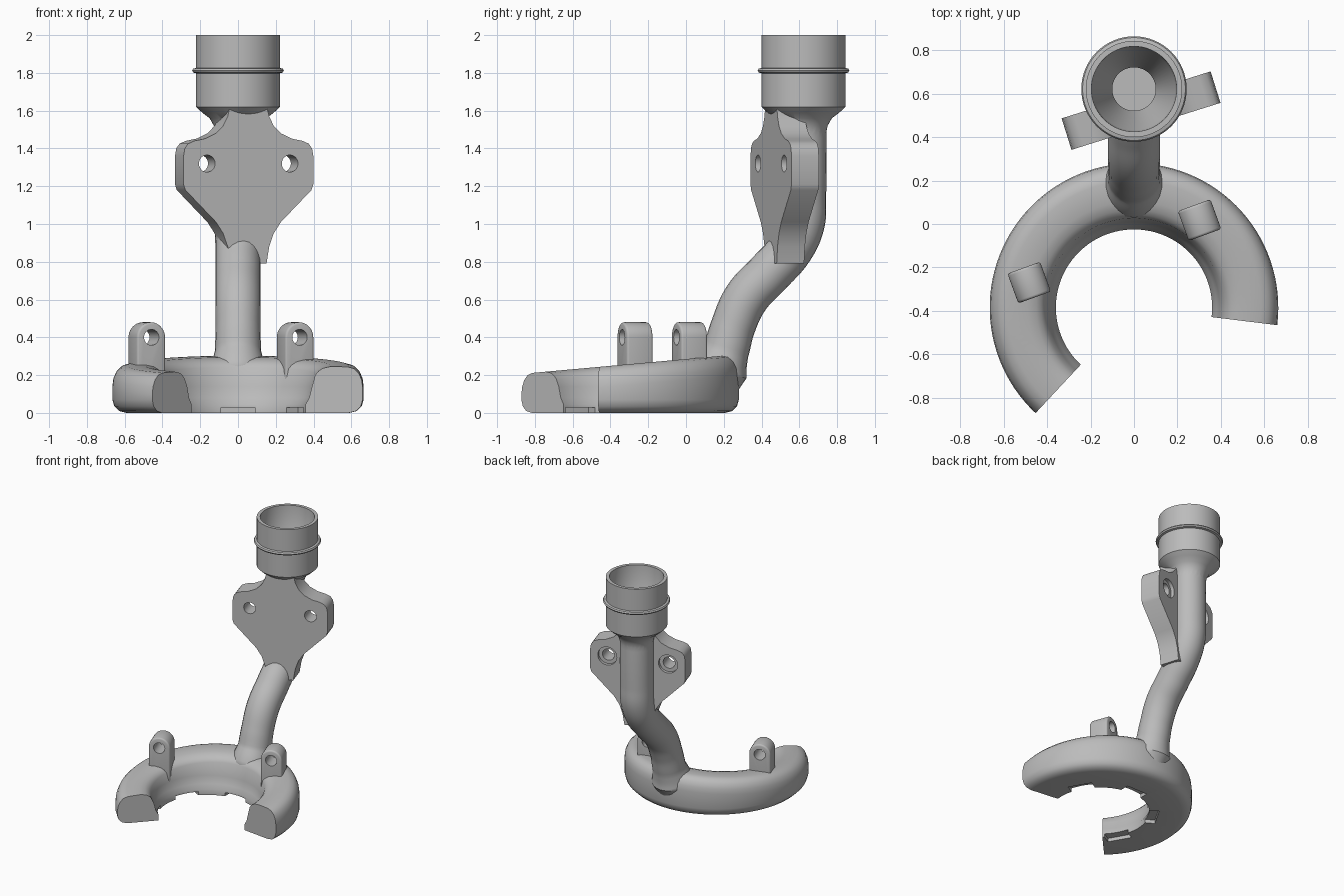
import bpy, bmesh, math
from mathutils import Matrix, Vector

if "Cube" in bpy.data.objects:
    bpy.data.objects.remove(bpy.data.objects["Cube"], do_unlink=True)

grey = bpy.data.materials.new("plain_grey")
grey.use_nodes = True
grey.diffuse_color = (0.5, 0.5, 0.5, 1)
grey.node_tree.nodes["Principled BSDF"].inputs["Base Color"].default_value = grey.diffuse_color


def make(name, bm):
    bmesh.ops.remove_doubles(bm, verts=bm.verts, dist=0.0002)
    bmesh.ops.recalc_face_normals(bm, faces=bm.faces)
    mesh = bpy.data.meshes.new(name)
    bm.to_mesh(mesh)
    bm.free()
    mesh.materials.append(grey)
    obj = bpy.data.objects.new(name, mesh)
    bpy.context.collection.objects.link(obj)
    return obj


def loft(name, sections):
    """Skin closed sections and cap both ends."""
    bm = bmesh.new()
    rings = [[bm.verts.new(p) for p in s] for s in sections]
    n = len(rings[0])
    for a, b in zip(rings, rings[1:]):
        for i in range(n):
            bm.faces.new((a[i], a[(i + 1) % n], b[(i + 1) % n], b[i]))
    bm.faces.new(rings[0])
    bm.faces.new(rings[-1])
    return make(name, bm)


def lathe(name, profile, y=0, sides=64):
    turns = [math.tau * i / sides for i in range(sides)]
    return loft(name, [[(r * math.cos(t), y + r * math.sin(t), z) for t in turns]
                       for r, z in profile])


def slab(name, outline, thick, frame):
    """Extrude an upright outline along its local y."""
    return loft(name, [[frame @ Vector((u, s * thick / 2, z)) for u, z in outline]
                       for s in (-1, 1)])


def pin(frame, u, z, radius, y0, y1):
    """Round cutter running along local y."""
    turns = [math.tau * i / 32 for i in range(32)]
    return loft("cutter", [[frame @ Vector((u + radius * math.cos(t), y, z + radius * math.sin(t)))
                            for t in turns] for y in (y0, y1)])


def bake(obj):
    dg = bpy.context.evaluated_depsgraph_get()
    mesh = bpy.data.meshes.new_from_object(obj.evaluated_get(dg))
    obj.modifiers.clear()
    obj.data = mesh


def combine(obj, other, operation="DIFFERENCE"):
    other.hide_render = True
    mod = obj.modifiers.new("join", "BOOLEAN")
    mod.operation, mod.object, mod.solver = operation, other, "EXACT"
    bake(obj)
    bpy.data.objects.remove(other, do_unlink=True)


def round_edges(obj, width):
    mod = obj.modifiers.new("round", "BEVEL")
    mod.width, mod.segments, mod.limit_method = width, 3, "ANGLE"
    mod.angle_limit = math.radians(50)
    bake(obj)


def placed(x, y, degrees):
    return Matrix.Translation((x, y, 0)) @ Matrix.Rotation(math.radians(degrees), 4, "Z")


# Open ring with a sloping top
RING_Y = -0.385
LOW = [(0.59, 0), (0.36, 0), (0.36, 0.045), (0.38, 0.08), (0.395, 0.14)]
TOP = [(0.412, -0.045), (0.428, -0.025), (0.45, -0.01), (0.49, 0), (0.585, 0),
       (0.62, -0.01), (0.645, -0.035), (0.66, -0.07), (0.665, -0.11)]
FOOT = [(0.665, 0.07), (0.655, 0.035), (0.63, 0.01)]


def ring_section(angle):
    c, s = math.cos(angle), math.sin(angle)
    crown = lambda r: 0.285 + 0.09 * (RING_Y + r * s)
    points = LOW + [(r, crown(r) + d) for r, d in TOP] + FOOT
    return [(r * c, RING_Y + r * s, z) for r, z in points]


ring = loft("open_ring", [ring_section(math.radians(-7 + 234 * i / 72)) for i in range(73)])

# Shallow notches under the inner rim
for degrees in (30, 90, 150, 210):
    frame = placed(0, RING_Y, degrees - 90) @ Matrix.Translation((0, 0.36, 0))
    notch = [(-0.09, -0.02), (0.09, -0.02), (0.09, 0.028), (-0.09, 0.028)]
    combine(ring, slab("cutter", notch, 0.12, frame))

# Pierced lugs on the ring
for side, x, y in (("right", -0.483, -0.27), ("left", 0.302, 0.018)):
    frame = placed(x, y, 20)
    arch = [(0.08 * math.cos(t), 0.4 + 0.08 * math.sin(t))
            for t in (math.pi * i / 20 for i in range(21))]
    lug = slab(side + "_lug", arch + [(-0.08, 0.07), (0.08, 0.07)], 0.146, frame)
    round_edges(lug, 0.012)
    combine(lug, pin(frame, 0, 0.4, 0.042, -0.2, 0.2))

# Bent stem
PATH = [(0.15, 0.08, 0.1), (0.175, 0.22, 0.15), (0.212, 0.33, 0.122), (0.25, 0.46, 0.118),
        (0.32, 0.61, 0.12), (0.44, 0.74, 0.12), (0.555, 0.87, 0.12), (0.612, 1.0, 0.122),
        (0.62, 1.15, 0.122), (0.62, 1.64, 0.122)]
curve = bpy.data.curves.new("stem_path", "CURVE")
curve.dimensions = "3D"
curve.bevel_depth, curve.bevel_resolution = 1, 10
curve.use_fill_caps = True
spline = curve.splines.new("BEZIER")
spline.resolution_u = 8
spline.bezier_points.add(len(PATH) - 1)
for point, (y, z, radius) in zip(spline.bezier_points, PATH):
    point.co = (0, y, z)
    point.radius = radius
    point.handle_left_type = point.handle_right_type = "AUTO"
path = bpy.data.objects.new("stem_path", curve)
bpy.context.collection.objects.link(path)
bm = bmesh.new()
bm.from_mesh(bpy.data.meshes.new_from_object(
    path.evaluated_get(bpy.context.evaluated_depsgraph_get())))
bpy.data.objects.remove(path, do_unlink=True)
stem = make("stem_with_socket", bm)

# Mounting plate, turned on the stem
HALF = [(0.1, 1.63), (0.115, 1.57), (0.14, 1.52), (0.18, 1.48), (0.24, 1.452), (0.3, 1.44),
        (0.335, 1.425), (0.353, 1.4), (0.36, 1.36), (0.36, 1.21), (0.35, 1.18),
        (0.18, 1.01), (0.14, 0.95), (0.115, 0.88), (0.1, 0.79)]
frame = placed(0.0325, 0.5225, 17.5)
plate = slab("mounting_plate", HALF + [(-u, z) for u, z in reversed(HALF)], 0.152, frame)
for u in (-0.23, 0.23):
    combine(plate, pin(frame, u, 1.32, 0.045, -0.3, 0.3))
    combine(plate, pin(frame, u, 1.32, 0.072, 0.05, 0.3))
combine(stem, plate, "UNION")

# Round socket with a bead, on a tapered shoulder
SOCKET_Y = 0.622
socket = lathe("socket", [(0.115, 1.46), (0.128, 1.52), (0.15, 1.56), (0.19, 1.59), (0.222, 1.62),
                          (0.222, 1.798), (0.237, 1.802), (0.243, 1.812), (0.237, 1.822),
                          (0.222, 1.826), (0.222, 2)], SOCKET_Y)
combine(stem, socket, "UNION")

# Funnel and bore
combine(stem, lathe("cutter", [(0.1, 1.1), (0.1, 1.62), (0.19, 1.78),
                               (0.198, 2.05)], SOCKET_Y))

# Smooth shading with crisp edges
bpy.ops.object.select_all(action="DESELECT")
for obj in bpy.context.scene.objects:
    if obj.type == "MESH" and obj.data.materials and obj.data.materials[0] == grey:
        obj.select_set(True)
        bpy.context.view_layer.objects.active = obj
bpy.ops.object.shade_smooth_by_angle(angle=math.radians(35))
